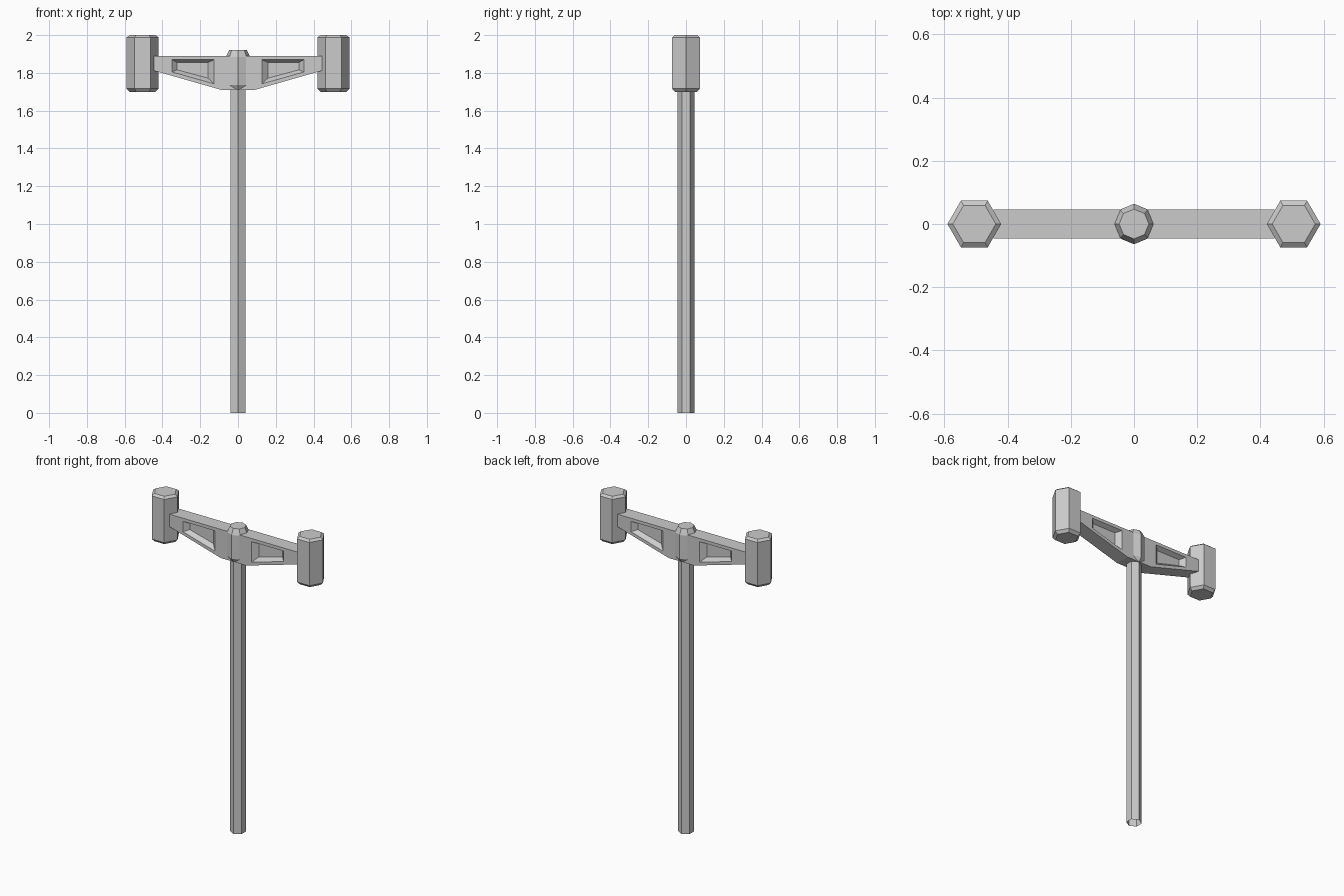
import bpy, bmesh
from math import cos, sin, pi

if "Cube" in bpy.data.objects:
    bpy.data.objects.remove(bpy.data.objects["Cube"])


def finish(name, bm):
    bmesh.ops.recalc_face_normals(bm, faces=bm.faces)
    me = bpy.data.meshes.new(name)
    bm.to_mesh(me)
    bm.free()
    ob = bpy.data.objects.new(name, me)
    bpy.context.collection.objects.link(ob)
    return ob


def stacked_prism(name, sides, rings, cx=0, turn=0, cap_bottom=True):
    """Prism through (radius, z) rings."""
    bm = bmesh.new()
    loops = [[bm.verts.new((cx + r * cos(turn + 2 * pi * i / sides),
                            r * sin(turn + 2 * pi * i / sides), z))
              for i in range(sides)] for r, z in rings]
    for a, b in zip(loops, loops[1:]):
        for i in range(sides):
            j = (i + 1) % sides
            bm.faces.new((a[i], a[j], b[j], b[i]))
    if cap_bottom:
        bm.faces.new(loops[0][::-1])
    bm.faces.new(loops[-1])
    return finish(name, bm)


def arm(name, s):
    """Tapered arm with a sloped recess on the front and back."""
    outline = [(0, 1.71), (0.088, 1.71), (0.445, 1.812), (0.445, 1.89), (0, 1.89)]
    rim = [(0.127, 1.742), (0.35, 1.805), (0.35, 1.87), (0.127, 1.87)]
    floor = [(0.158, 1.772), (0.322, 1.816), (0.322, 1.855), (0.158, 1.855)]
    bm = bmesh.new()
    sides = []
    for y, d in ((-0.046, 0.027), (0.046, -0.027)):
        o = [bm.verts.new((s * x, y, z)) for x, z in outline]
        r = [bm.verts.new((s * x, y, z)) for x, z in rim]
        f = [bm.verts.new((s * x, y + d, z)) for x, z in floor]
        # flat face around the recess
        bm.faces.new((o[0], o[1], r[0], r[3], o[4]))
        for i in range(3):
            bm.faces.new((o[i + 1], o[(i + 2)], r[(i + 1)], r[i])) if i < 2 else \
                bm.faces.new((o[3], o[4], r[3], r[2]))
        # recess walls and floor
        for i in range(4):
            j = (i + 1) % 4
            bm.faces.new((r[i], r[j], f[j], f[i]))
        bm.faces.new(f)
        sides.append(o)
    a, b = sides
    for i in range(4):
        bm.faces.new((a[i], a[i + 1], b[i + 1], b[i]))
    bm.faces.new((a[4], a[0], b[0], b[4]))
    return finish(name, bm)


# Hexagonal pole, open at the foot
stacked_prism("pole", 6, [(0.045, 0), (0.045, 1.75)], turn=pi / 6, cap_bottom=False)

# Octagonal hub with chamfered cap
stacked_prism("hub", 8, [(0.048, 1.71), (0.064, 1.735), (0.064, 1.885), (0.047, 1.92)])

# Arms and hexagonal lamp-like heads
for side, s in (("left", -1), ("right", 1)):
    arm(side + "_arm", s)
    stacked_prism(side + "_head", 6,
                  [(0.068, 1.70), (0.085, 1.717), (0.085, 1.988), (0.068, 2.0)],
                  cx=s * 0.505)
